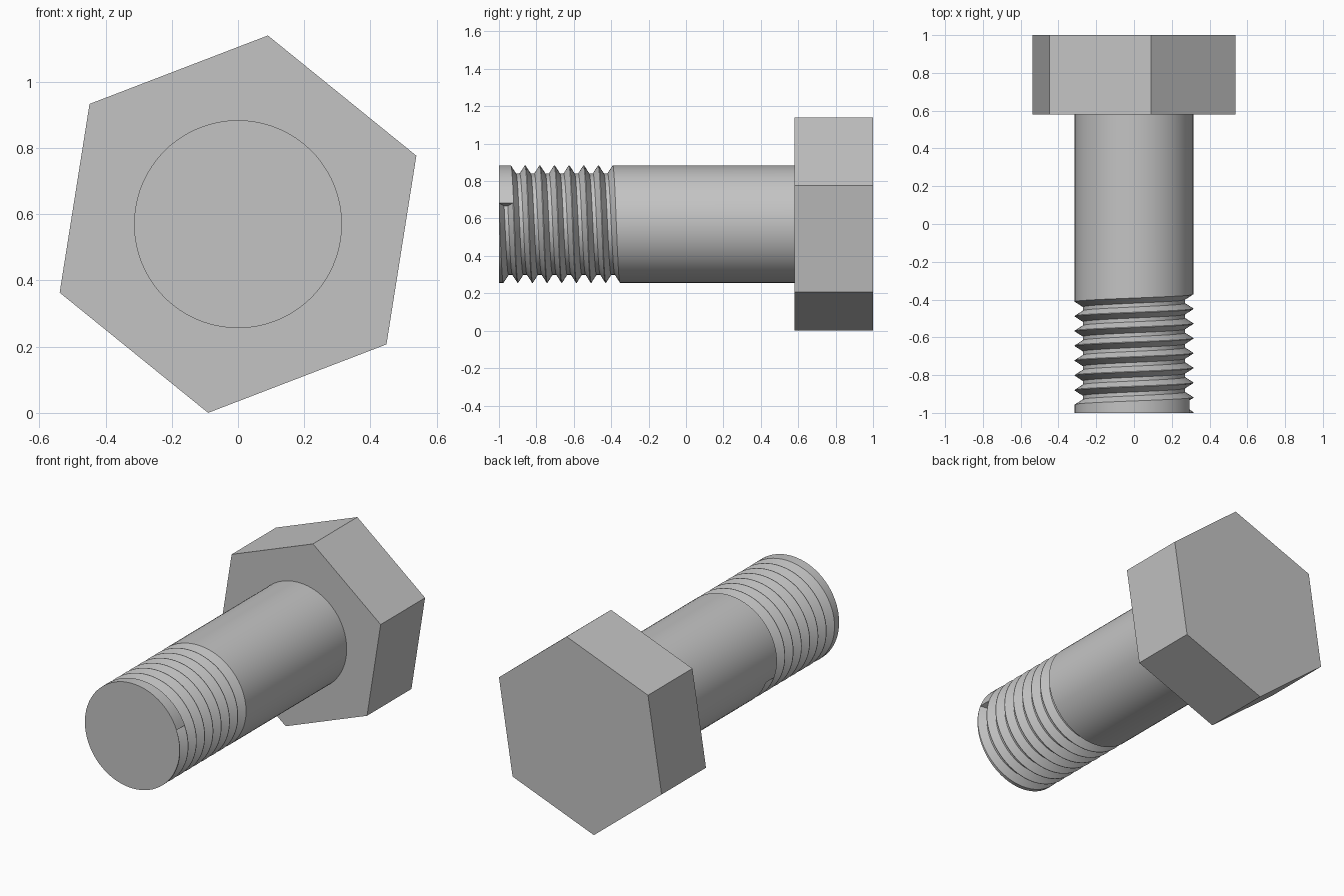
import bpy, bmesh
from math import pi, radians, cos, sin

if "Cube" in bpy.data.objects:
    bpy.data.objects.remove(bpy.data.objects["Cube"], do_unlink=True)

AXIS_Z = 0.57
RADIUS, ROOT_RADIUS = 0.314, 0.271
TIP_Y, HEAD_Y, BACK_Y = -1.0, 0.58, 1.0
PITCH, SEGMENTS, TURNS = 0.0783, 72, 7.5
START = radians(21)

steel = bpy.data.materials.new("grey steel")
steel.use_nodes = True
grey = (0.55, 0.55, 0.55, 1)
steel.diffuse_color = grey
steel.node_tree.nodes["Principled BSDF"].inputs["Base Color"].default_value = grey

# Hexagonal head, slightly turned about the bolt axis
bpy.ops.mesh.primitive_cylinder_add(
    vertices=6, radius=0.577, depth=BACK_Y - HEAD_Y,
    location=(0, (HEAD_Y + BACK_Y) / 2, AXIS_Z), rotation=(pi / 2, radians(9), 0))
head = bpy.context.object
head.name = "hex_head"
head.data.materials.append(steel)

# Threaded shank: a helical groove ribbon joined to the tip and the plain shank
bm = bmesh.new()


def point(step, r, y):
    a = START - 2 * pi * step / SEGMENTS
    return bm.verts.new((r * cos(a), y, AXIS_Z + r * sin(a)))


N, LAST = SEGMENTS, int(SEGMENTS * TURNS)
profile = [(RADIUS, 0), (ROOT_RADIUS, 0.0275), (ROOT_RADIUS, 0.0475), (RADIUS, 0.075)]
groove = [[point(i, r, TIP_Y + PITCH * i / N + y) for r, y in profile]
          for i in range(LAST + 1)]
low = [g[0] for g in groove]
high = [g[3] for g in groove]

# Groove flanks, root and the two end walls
for a, b in zip(groove, groove[1:]):
    for k in range(3):
        bm.faces.new((a[k], a[k + 1], b[k + 1], b[k]))
bm.faces.new(groove[0])
bm.faces.new(groove[LAST])

# Narrow crest between neighbouring turns
for i in range(LAST - N):
    bm.faces.new((high[i], high[i + 1], low[i + N + 1], low[i + N]))

# Land between the tip and the first turn
tip = [low[0]] + [point(i, RADIUS, TIP_Y) for i in range(1, N)]
bm.faces.new((tip[0], tip[1], low[1]))
for i in range(1, N - 1):
    bm.faces.new((tip[i], tip[i + 1], low[i + 1], low[i]))
bm.faces.new((tip[N - 1], tip[0], high[0], low[N], low[N - 1]))
bm.faces.new(tip)

# Plain shank, running a little way into the head
first = LAST - N
base = [point(first + i, RADIUS, HEAD_Y + 0.02) for i in range(N)]
for i in range(N):
    start = [low[LAST], high[LAST]] if i == 0 else []
    bm.faces.new([high[first + i + 1], high[first + i]] + start
                 + [base[i], base[(i + 1) % N]])
bm.faces.new(base)

bmesh.ops.recalc_face_normals(bm, faces=bm.faces)
mesh = bpy.data.meshes.new("threaded_shank")
bm.to_mesh(mesh)
bm.free()
shank = bpy.data.objects.new("threaded_shank", mesh)
bpy.context.collection.objects.link(shank)
mesh.materials.append(steel)

bpy.ops.object.select_all(action="DESELECT")
shank.select_set(True)
bpy.context.view_layer.objects.active = shank
bpy.ops.object.shade_smooth_by_angle(angle=radians(30))
